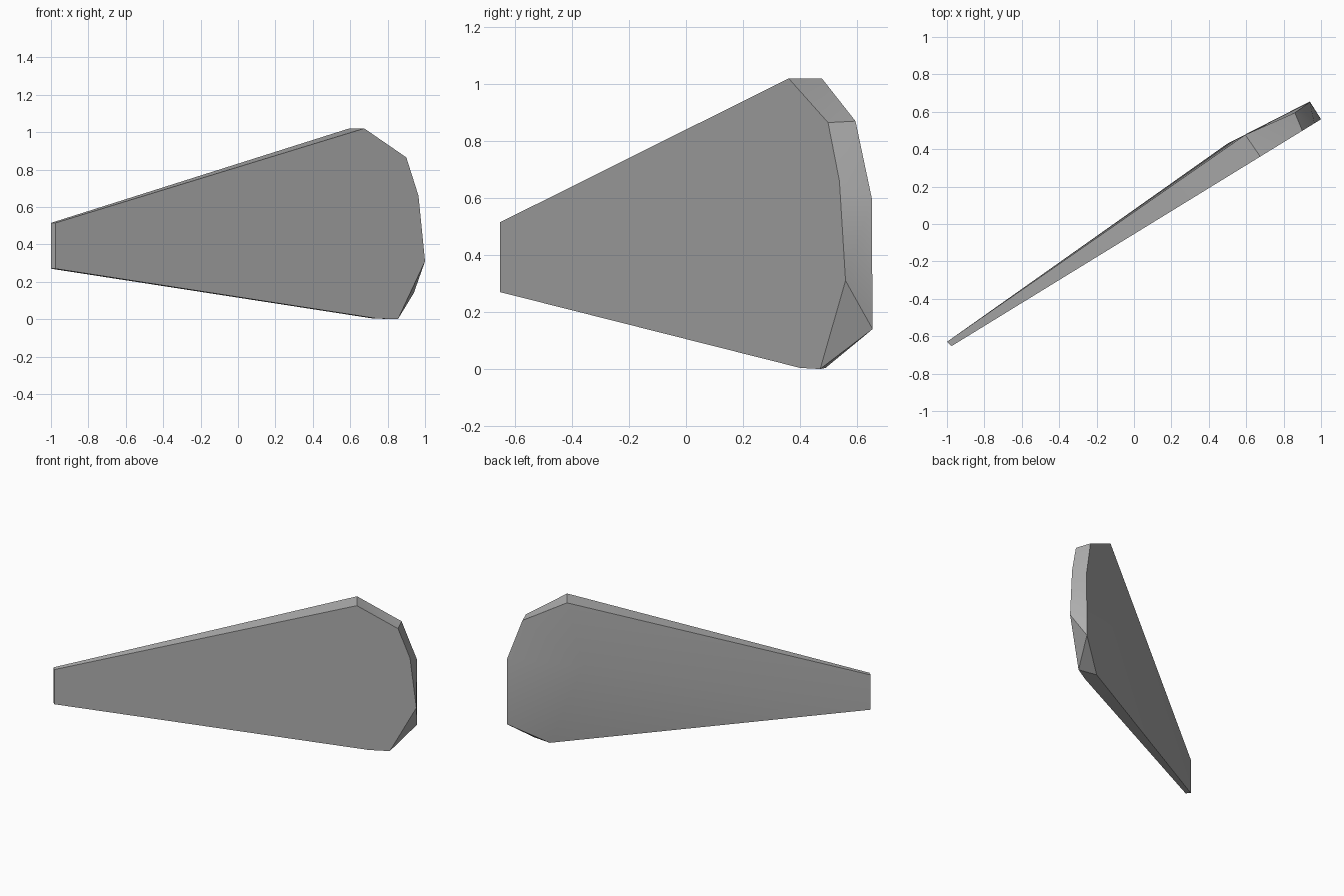
import bpy
import bmesh

cube = bpy.data.objects.get("Cube")
if cube:
    bpy.data.objects.remove(cube, do_unlink=True)

# Plain grey material
grey = bpy.data.materials.new("mid_grey")
grey.use_nodes = True
colour = (0.43, 0.43, 0.43, 1)
grey.diffuse_color = colour
grey.node_tree.nodes["Principled BSDF"].inputs["Base Color"].default_value = colour


def front_y(x):
    """Depth of the flat, slanted front plane."""
    return 0.614 * x - 0.054


# Front outline (x, z), from the narrow tip round the bottom and wide end
outline = [(-0.975, 0.515), (-0.975, 0.27), (0.74, 0.004), (0.855, 0),
           (1, 0.31), (0.965, 0.66), (0.9, 0.865), (0.675, 1.02)]

# Back rim, and the back point that meets each front point
rim = [(-1, -0.63, 0.515), (-1, -0.63, 0.27), (0.72, 0.49, 0.004),
       (0.94, 0.655, 0.14), (0.94, 0.652, 0.6), (0.86, 0.595, 0.87),
       (0.595, 0.477, 1.02)]
partner = [0, 1, 2, 2, 3, 4, 5, 6]

bm = bmesh.new()
front = [bm.verts.new((x, front_y(x), z)) for x, z in outline]
back = [bm.verts.new(p) for p in rim]
crown = bm.verts.new((0.5, 0.43, 0.58))

# Flat front panel
bm.faces.new(front)

# Bevelled edge band
for i in range(len(front)):
    j = (i + 1) % len(front)
    b_i, b_j = back[partner[i]], back[partner[j]]
    bm.faces.new((front[i], front[j], b_j))
    if b_i != b_j:
        bm.faces.new((front[i], b_j, b_i))

# Slightly domed back
for i in range(len(back)):
    bm.faces.new((back[i], back[(i + 1) % len(back)], crown))

bmesh.ops.recalc_face_normals(bm, faces=bm.faces)
mesh = bpy.data.meshes.new("tapered_panel")
bm.to_mesh(mesh)
bm.free()
mesh.materials.append(grey)

panel = bpy.data.objects.new("tapered_panel", mesh)
bpy.context.collection.objects.link(panel)
bpy.ops.object.select_all(action='DESELECT')
panel.select_set(True)
bpy.context.view_layer.objects.active = panel
bpy.ops.object.shade_smooth_by_angle(angle=0.52)
